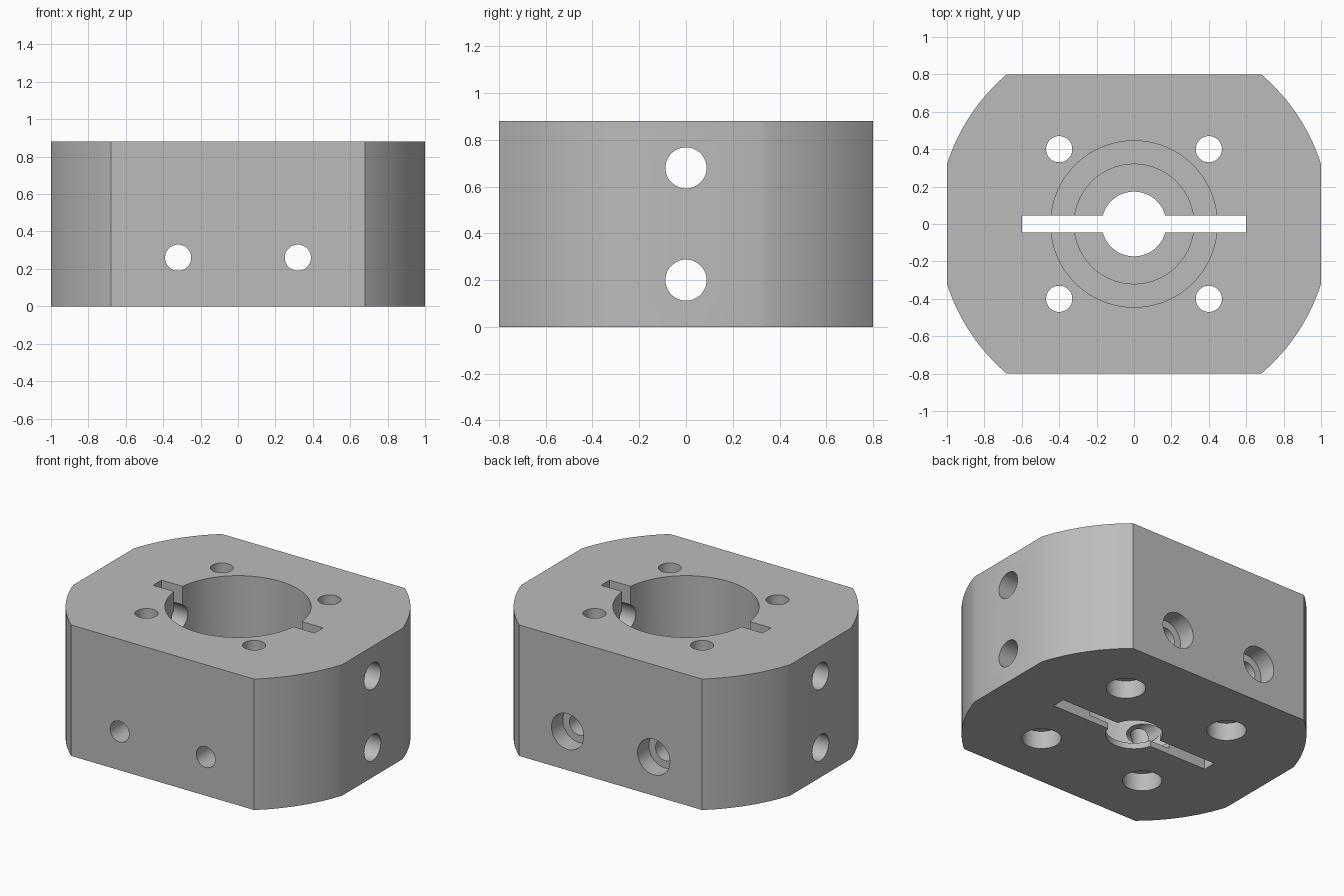
import bpy, bmesh
from math import atan2, cos, sin, radians
from mathutils import Matrix, Vector

HEIGHT, HALF_X, HALF_Y, RADIUS = 0.88, 1.0, 0.8, 1.05

cube = bpy.data.objects.get("Cube")
if cube:
    bpy.data.objects.remove(cube, do_unlink=True)

grey = bpy.data.materials.new("machined_grey")
grey.use_nodes = True
grey.diffuse_color = (0.5, 0.5, 0.5, 1)
grey.node_tree.nodes["Principled BSDF"].inputs["Base Color"].default_value = (0.5, 0.5, 0.5, 1)


def make_object(name, bm):
    bmesh.ops.recalc_face_normals(bm, faces=bm.faces)
    mesh = bpy.data.meshes.new(name)
    bm.to_mesh(mesh)
    bm.free()
    obj = bpy.data.objects.new(name, mesh)
    mesh.materials.append(grey)
    bpy.context.collection.objects.link(obj)
    return obj


def cut(cutter):
    """Subtract the cutter from the block, then discard it."""
    cutter.hide_render = True
    bpy.context.view_layer.objects.active = block
    mod = block.modifiers.new("cut", 'BOOLEAN')
    mod.operation = 'DIFFERENCE'
    mod.solver = 'EXACT'
    mod.object = cutter
    bpy.ops.object.modifier_apply(modifier=mod.name)
    bpy.data.objects.remove(cutter, do_unlink=True)


def drill(start, end, radius, sides=48):
    start, end = Vector(start), Vector(end)
    axis = end - start
    bm = bmesh.new()
    turn = Vector((0, 0, 1)).rotation_difference(axis).to_matrix().to_4x4()
    bmesh.ops.create_cone(bm, cap_ends=True, segments=sides, radius1=radius, radius2=radius,
                          depth=axis.length,
                          matrix=Matrix.Translation((start + end) / 2) @ turn)
    cut(make_object("drill_cutter", bm))


# Block: rounded corners of one large circle between four flats
low, high = atan2((RADIUS**2 - HALF_X**2)**0.5, HALF_X), atan2(HALF_Y, (RADIUS**2 - HALF_Y**2)**0.5)
steps = 16
arc = [low + (high - low) * i / steps for i in range(steps + 1)]
half_turn = radians(180)
angles = arc + [half_turn - a for a in reversed(arc)]
angles += [a + half_turn for a in angles]
bm = bmesh.new()
outline = bm.faces.new([bm.verts.new((RADIUS * cos(a), RADIUS * sin(a), 0)) for a in angles])
walls = bmesh.ops.extrude_face_region(bm, geom=[outline])
bmesh.ops.translate(bm, vec=(0, 0, HEIGHT),
                    verts=[v for v in walls["geom"] if isinstance(v, bmesh.types.BMVert)])
block = make_object("clamp_block", bm)

# Stepped centre bore: main bore, relief step, through hole
for radius, floor in ((0.445, 0.08), (0.32, 0.04), (0.173, -0.2)):
    drill((0, 0, floor), (0, 0, 1.2), radius, 96)

# Vertical screw holes, counterbored from below
for x in (-0.4, 0.4):
    for y in (-0.4, 0.4):
        drill((x, y, -0.2), (x, y, 1.2), 0.07)
        drill((x, y, -0.2), (x, y, 0.12), 0.12)

# Front-to-back screw holes, counterbored from the back
for x in (-0.32, 0.32):
    drill((x, -1, 0.26), (x, 1, 0.26), 0.07)
    drill((x, 0.68, 0.26), (x, 1, 0.26), 0.12)

# Side holes running right through
for z in (0.2, 0.68):
    drill((-1.2, 0, z), (1.2, 0, z), 0.088)

# Narrow slot across the bore
bm = bmesh.new()
bmesh.ops.create_cube(bm, size=1, matrix=Matrix.Translation((0, 0, 0.5)) @ Matrix.Diagonal((1.2, 0.09, 2, 1)))
cut(make_object("slot_cutter", bm))

# Smooth curved walls with crisp edges
bpy.ops.object.select_all(action='DESELECT')
block.select_set(True)
bpy.context.view_layer.objects.active = block
bpy.ops.object.shade_smooth_by_angle(angle=radians(20))
